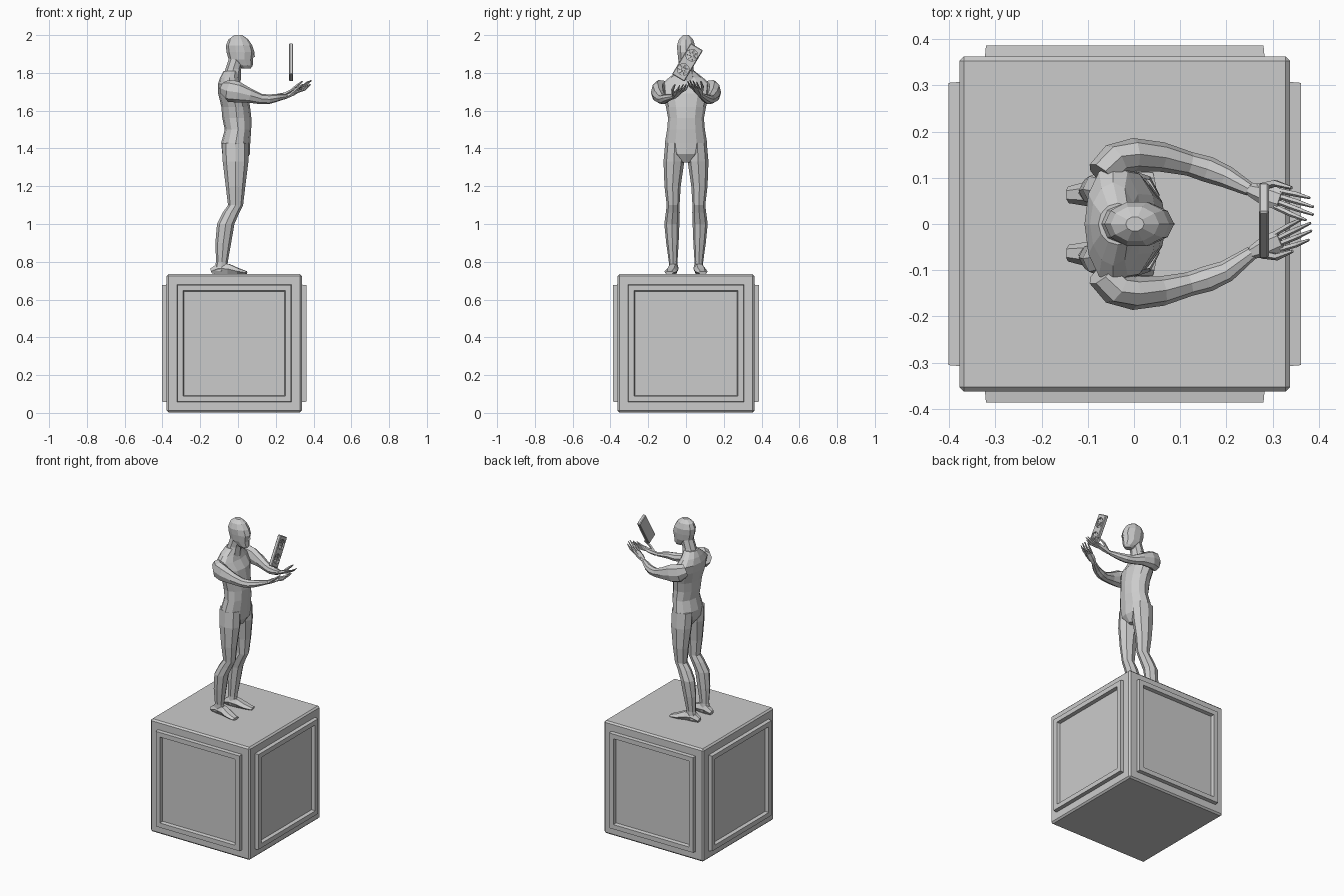
import bpy, bmesh
from math import sin, cos, pi, radians
from mathutils import Vector, Matrix

if "Cube" in bpy.data.objects:
    bpy.data.objects.remove(bpy.data.objects["Cube"])

Z = Vector((0, 0, 1))


def finish(bm, name):
    bmesh.ops.recalc_face_normals(bm, faces=bm.faces)
    me = bpy.data.meshes.new(name)
    bm.to_mesh(me)
    bm.free()
    ob = bpy.data.objects.new(name, me)
    bpy.context.collection.objects.link(ob)
    return ob


def loft(name, rings, n=8, upright=False, side=1):
    """Skin oval rings (x, y, z, half width, half height) along a path."""
    bm = bmesh.new()
    pts = [Vector((r[0], r[1] * side, r[2])) for r in rings]
    loops = []
    for i, r in enumerate(rings):
        if upright:
            u, v = Vector((1, 0, 0)), Vector((0, 1, 0))
        else:
            t = (pts[min(i + 1, len(pts) - 1)] - pts[max(i - 1, 0)]).normalized()
            u = t.cross(Z).normalized()
            v = u.cross(t)
        loops.append([bm.verts.new(pts[i] + u * r[3] * cos(2 * pi * k / n)
                                   + v * r[4] * sin(2 * pi * k / n)) for k in range(n)])
    for a, b in zip(loops, loops[1:]):
        for k in range(n):
            bm.faces.new((a[k], a[(k + 1) % n], b[(k + 1) % n], b[k]))
    bm.faces.new(loops[0])
    bm.faces.new(loops[-1])
    return finish(bm, name)


# Pedestal: softened cube with a raised frame on each side
bm = bmesh.new()
bmesh.ops.create_cube(bm, size=1, matrix=Matrix.Translation((-.02, 0, .368))
                      @ Matrix.Diagonal((.715, .725, .732, 1)))
bmesh.ops.bevel(bm, geom=list(bm.edges), offset=.01, segments=1, affect='EDGES')
bm.normal_update()
sides = [f for f in bm.faces if f.calc_area() > .3 and abs(f.normal.z) < .1]
for thickness, depth in ((.064, 0), (.003, .024), (.042, 0), (.006, -.022)):
    bmesh.ops.inset_individual(bm, faces=sides, thickness=thickness, depth=depth)
finish(bm, "pedestal")

# Torso, neck and head
loft("torso", [(-.005, 0, 1.325, .04, .025), (-.01, 0, 1.37, .073, .09),
               (-.012, 0, 1.43, .077, .112), (0, 0, 1.50, .07, .1),
               (-.006, 0, 1.56, .077, .095), (-.012, 0, 1.62, .076, .106),
               (-.027, 0, 1.69, .078, .125), (-.045, 0, 1.74, .062, .13),
               (-.045, 0, 1.775, .05, .09), (-.035, 0, 1.81, .042, .045)], 12, True)
loft("neck", [(-.035, 0, 1.76, .05, .055), (-.025, 0, 1.82, .042, .04),
              (-.005, 0, 1.88, .042, .038)], 8, True)
loft("head", [(.045, 0, 1.823, .022, .018), (.036, 0, 1.838, .042, .031),
              (.015, 0, 1.87, .064, .043), (.013, 0, 1.91, .074, .048),
              (.006, 0, 1.945, .07, .05), (.002, 0, 1.978, .052, .039),
              (.002, 0, 2.0, .02, .016)], 10, True)
loft("nose", [(.075, 0, 1.885, .014, .01), (.076, 0, 1.892, .013, .008),
              (.073, 0, 1.925, .008, .005)], 4, True)

for side, label in ((1, "left"), (-1, "right")):
    # Leg and foot
    loft(label + "_leg", [(-.015, .06, 1.43, .07, .05), (-.013, .064, 1.33, .068, .055),
                          (-.013, .071, 1.2, .052, .043), (-.013, .068, 1.1, .04, .034),
                          (-.037, .07, 1.06, .044, .037), (-.065, .075, 1.0, .046, .04),
                          (-.078, .072, .9, .042, .033), (-.085, .068, .8, .031, .023),
                          (-.092, .066, .75, .036, .025)], 8, True, side)
    loft(label + "_foot", [(-.142, .063, .75, .018, .016), (-.1, .065, .765, .027, .034),
                           (-.05, .07, .762, .03, .03), (0, .08, .75, .034, .018),
                           (.045, .088, .742, .024, .009)], 6, side=side)
    # Arm reaching forward, from shoulder blade to wrist
    wrist = Vector((.25, .075, 1.685)) if side > 0 else Vector((.255, .062, 1.675))
    tip = Vector((.39, .028, 1.755)) if side > 0 else Vector((.385, .005, 1.735))
    loft(label + "_arm", [(-.07, .105, 1.72, .035, .04), (-.04, .138, 1.705, .038, .06),
                          (.0, .15, 1.697, .036, .055), (.06, .145, 1.68, .032, .038),
                          (.12, .13, 1.662, .026, .028), (.16, .118, 1.66, .028, .026),
                          (.2, .102, 1.667, .024, .021), (*wrist, .015, .012)], 8, side=side)
    # Open hand, palm up
    along = (tip - wrist) / 2
    across = along.cross(Z).normalized()
    knuckle = wrist + along * .95
    mid = wrist + along * .5
    loft(label + "_palm", [(*wrist, .014, .012), (*mid, .024, .012),
                           (*knuckle, .023, .008)], 6, side=side)
    for k, length in enumerate((.8, .98, 1.05, .9)):
        a = knuckle + across * (k - 1.5) * .012
        b = a + along * length * .5 + across * (k - 1.5) * .003 - Z * .004
        c = a + along * length + across * (k - 1.5) * .004 + Z * .006
        loft(f"{label}_finger_{k + 1}", [(*(a - along * .1), .006, .006),
                                         (*b, .006, .006), (*c, .003, .003)], 5, side=side)
    base = wrist + along * .25 - across * .012
    loft(label + "_thumb", [(*base, .009, .009),
                            (*(base + along * .4 - across * .018 + Z * .018), .008, .008),
                            (*(base + along * .9 - across * .02 + Z * .03), .004, .004)],
         5, side=side)

# Floating tilted card with two recessed fans facing forward
place = Matrix.Translation((.281, .008, 1.856)) @ Matrix.Rotation(radians(-31), 4, 'X')
turn = Matrix.Rotation(pi / 2, 4, 'Y')
bm = bmesh.new()
bmesh.ops.create_cube(bm, size=1, matrix=Matrix.Diagonal((.022, .076, .192, 1)))
bmesh.ops.bevel(bm, geom=list(bm.edges), offset=.004, segments=1, affect='EDGES')
card = finish(bm, "card")
card.matrix_world = place

holes, fans = bmesh.new(), bmesh.new()
for z in (-.044, .044):
    bmesh.ops.create_cone(holes, cap_ends=True, segments=16, radius1=.031, radius2=.031,
                          depth=.02, matrix=Matrix.Translation((.011, 0, z)) @ turn)
    bmesh.ops.create_cone(fans, cap_ends=True, segments=10, radius1=.01, radius2=.009,
                          depth=.01, matrix=Matrix.Translation((.005, 0, z)) @ turn)
    for k in range(7):
        blade = (Matrix.Translation((.005, 0, z)) @ Matrix.Rotation(2 * pi * k / 7, 4, 'X')
                 @ Matrix.Translation((0, 0, .018)) @ Matrix.Rotation(.5, 4, 'Z')
                 @ Matrix.Diagonal((.002, .011, .022, 1)))
        bmesh.ops.create_cube(fans, size=1, matrix=blade)
cutter = finish(holes, "fan_hole_cutter")
cutter.matrix_world = place
cutter.hide_render = True
cutter.display_type = 'WIRE'
finish(fans, "card_fans").matrix_world = place
cut = card.modifiers.new("fan_holes", 'BOOLEAN')
cut.object = cutter
cut.solver = 'EXACT'
